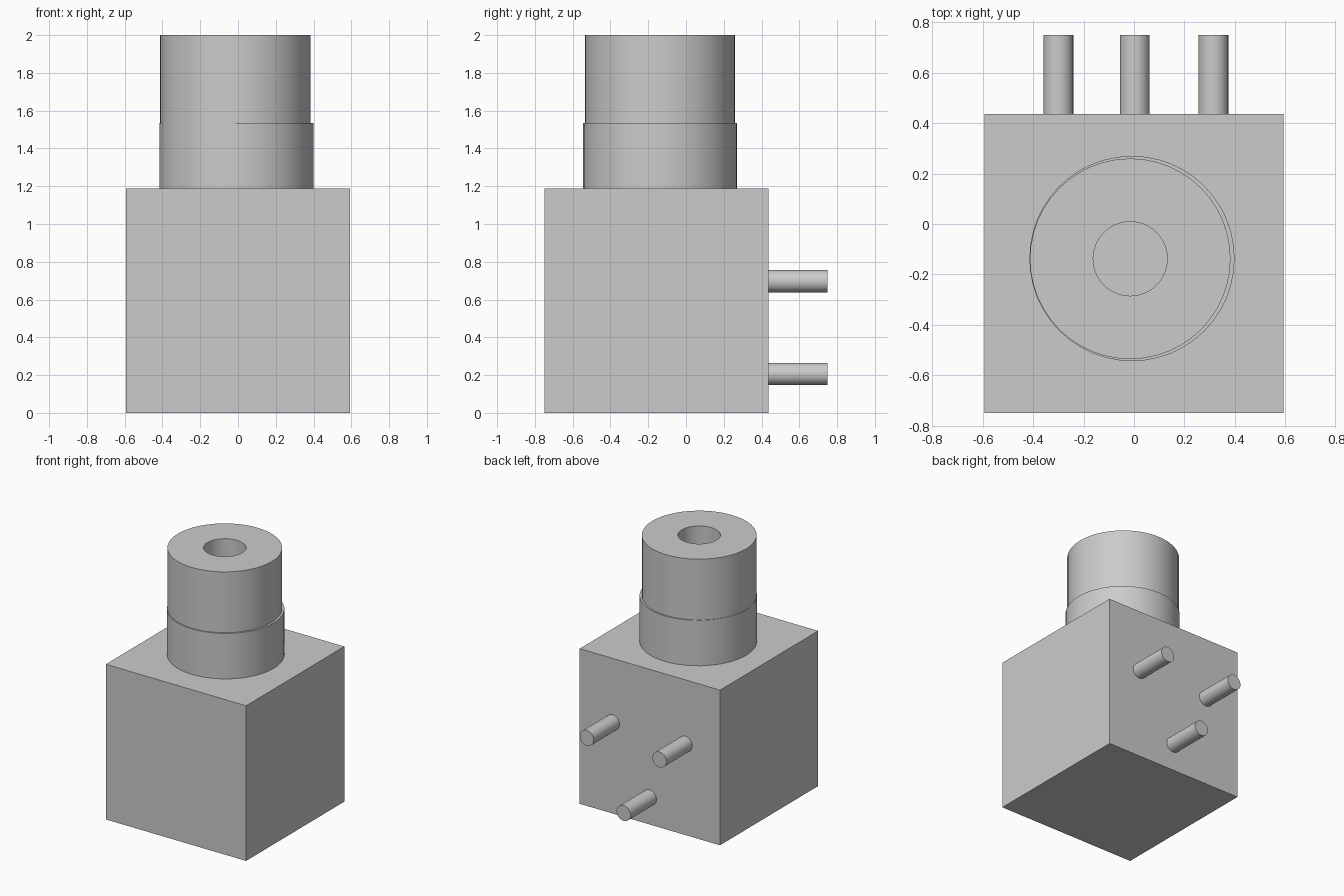
import bpy
import bmesh
import math
from mathutils import Matrix

cube = bpy.data.objects.get("Cube")
if cube:
    bpy.data.objects.remove(cube, do_unlink=True)

grey = bpy.data.materials.new("light_grey")
grey.use_nodes = True
COLOUR = (0.6, 0.6, 0.6, 1.0)
grey.diffuse_color = COLOUR
grey.node_tree.nodes["Principled BSDF"].inputs["Base Color"].default_value = COLOUR


def add_object(name, bm, smooth=False):
    """Turn a bmesh into a named, coloured object."""
    bmesh.ops.recalc_face_normals(bm, faces=bm.faces)
    mesh = bpy.data.meshes.new(name)
    bm.to_mesh(mesh)
    bm.free()
    mesh.materials.append(grey)
    obj = bpy.data.objects.new(name, mesh)
    bpy.context.collection.objects.link(obj)
    if smooth:
        bpy.ops.object.select_all(action='DESELECT')
        obj.select_set(True)
        bpy.context.view_layer.objects.active = obj
        bpy.ops.object.shade_smooth_by_angle(angle=math.radians(35))
    return obj


def lathe(name, profile, location, rotation=None, segments=48):
    """Spin a (radius, height) profile around z, then place it."""
    bm = bmesh.new()
    verts = [bm.verts.new((r, 0, z)) for r, z in profile]
    edges = [bm.edges.new(pair) for pair in zip(verts, verts[1:])]
    bmesh.ops.spin(bm, geom=verts + edges, cent=(0, 0, 0), axis=(0, 0, 1),
                   angle=2 * math.pi, steps=segments, use_duplicate=False)
    bmesh.ops.remove_doubles(bm, verts=bm.verts, dist=1e-4)
    matrix = Matrix.Translation(location) @ (rotation or Matrix.Identity(4))
    bmesh.ops.transform(bm, matrix=matrix, verts=bm.verts)
    return add_object(name, bm, smooth=True)


# Square housing
SIZE, BACK = 1.187, 0.437
bm = bmesh.new()
bmesh.ops.create_cube(bm, size=SIZE)
bmesh.ops.translate(bm, vec=(0, BACK - SIZE / 2, SIZE / 2), verts=bm.verts)
add_object("housing", bm)

# Wide collar standing on the housing
COLLAR_TOP = 1.535
lathe("collar", [(0, SIZE - 0.02), (0.407, SIZE - 0.02), (0.407, COLLAR_TOP), (0, COLLAR_TOP)],
      (-0.008, -0.137, 0))

# Slightly narrower sleeve with a central bore, seated on the collar
base = COLLAR_TOP - 0.02
lathe("sleeve", [(0.147, base), (0.398, base), (0.398, 2.0), (0.147, 2.0), (0.147, base)],
      (-0.015, -0.138, 0))

# Three round pins on the back, the middle one low
along_y = Matrix.Rotation(math.radians(-90), 4, 'X')
PIN_LENGTH = 0.75 - BACK
for name, x, z in (("right_pin", -0.30, 0.697),
                   ("lower_pin", 0.003, 0.206),
                   ("left_pin", 0.315, 0.697)):
    lathe(name, [(0, -0.02), (0.059, -0.02), (0.059, PIN_LENGTH), (0, PIN_LENGTH)],
          (x, BACK, z), along_y, 32)
